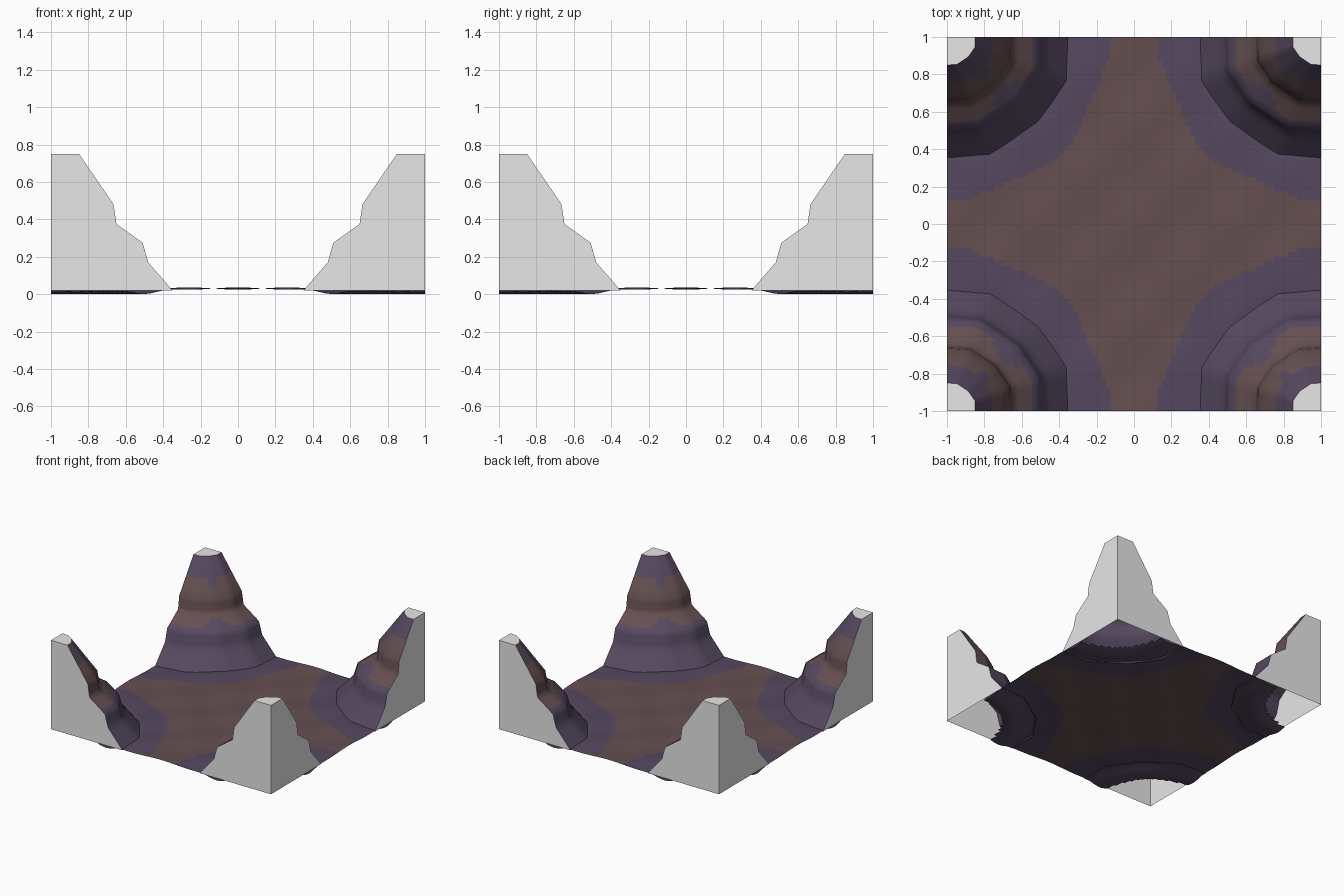
import bpy, bmesh, math
from mathutils import Vector

if "Cube" in bpy.data.objects:
    bpy.data.objects.remove(bpy.data.objects["Cube"])


def material(name, rgb):
    m = bpy.data.materials.new(name)
    m.diffuse_color = (*rgb, 1)
    m.use_nodes = True
    m.node_tree.nodes["Principled BSDF"].inputs["Base Color"].default_value = m.diffuse_color
    return m


brown = material("brown_rock", (0.132, 0.079, 0.082))
purple = material("purple_rock", (0.092, 0.066, 0.116))
grey = material("cut_stone_grey", (0.8, 0.8, 0.8))


def finish(bm, name, mats):
    me = bpy.data.meshes.new(name)
    bm.to_mesh(me)
    bm.free()
    for m in mats:
        me.materials.append(m)
    ob = bpy.data.objects.new(name, me)
    bpy.context.collection.objects.link(ob)
    return ob


def corner_distance(x, y):
    return math.hypot(1 - abs(x), 1 - abs(y))


# Cave floor: gently rippled sheet with a hole under each corner pillar
bm = bmesh.new()
bmesh.ops.create_grid(bm, x_segments=80, y_segments=80, size=1)
bm.normal_update()
hidden = [f for f in bm.faces if corner_distance(*f.calc_center_median().xy) < 0.42]
bmesh.ops.delete(bm, geom=hidden, context='FACES')
for v in bm.verts:
    x, y = v.co.xy
    dip = math.exp(-((corner_distance(x, y) - 0.5) / 0.1) ** 2)
    v.co.z = 0.03 - 0.029 * dip + 0.006 * (1 - dip) * math.cos(12 * x) * math.cos(12 * y)
for f in bm.faces:
    x, y = f.calc_center_median().xy
    a = math.atan2(1 - abs(y), 1 - abs(x))
    f.material_index = 1 if corner_distance(x, y) < 0.86 + 0.02 * math.cos(8 * a) else 0
    f.smooth = True
finish(bm, "cave_floor", [brown, purple])

# Pillar outline (radius, height) and the facets of its quarter section (angle, scale)
PROFILE = [(0.65, 0.02), (0.52, 0.17), (0.49, 0.275), (0.35, 0.375), (0.335, 0.48), (0.15, 0.75)]
SECTION = [(0, 1), (20, 1.06), (43, 1.04), (70, 1.04), (90, 1)]
SUB = 4


def refine(points):
    """Split every segment of a polyline into SUB pieces."""
    out = []
    for a, b in zip(points, points[1:]):
        out += [a.lerp(b, i / SUB) for i in range(SUB)]
    return out + [points[-1]]


section = refine([Vector((math.cos(math.radians(a)) * s, math.sin(math.radians(a)) * s))
                  for a, s in SECTION])
profile = refine([Vector(p) for p in PROFILE])


def pillar(sx, sy, label):
    def place(px, py, z):
        return Vector((sx * (1 - px), sy * (1 - py), z))

    # Rock surface, painted in bands
    bm = bmesh.new()
    rows = [[bm.verts.new(place(p.x * r, p.y * r, z)) for p in section] for r, z in profile]
    for low, high in zip(rows, rows[1:]):
        for i in range(len(section) - 1):
            quad = [low[i], low[i + 1], high[i + 1], high[i]]
            f = bm.faces.new(quad if sx * sy < 0 else quad[::-1])
            f.smooth = True
            c = f.calc_center_median()
            ang = math.atan2(1 - abs(c.y), 1 - abs(c.x))
            notch = max(0, 1 - abs(ang - math.pi / 4) / 0.25)
            f.material_index = 0 if 0.30 + 0.06 * notch < c.z < 0.63 - 0.08 * notch else 1
    bm.normal_update()
    if sum(f.normal.z for f in bm.faces) < 0:
        bmesh.ops.reverse_faces(bm, faces=bm.faces[:])
    finish(bm, "pillar_rock_" + label, [brown, purple])

    # Flat cut faces: two outer walls and the top
    bm = bmesh.new()
    top_r, top_z = PROFILE[-1]
    outlines = [
        ([place(0, 0, 0.02)] + [place(r, 0, z) for r, z in PROFILE] + [place(0, 0, top_z)], Vector((0, sy, 0))),
        ([place(0, 0, 0.02)] + [place(0, r, z) for r, z in PROFILE] + [place(0, 0, top_z)], Vector((sx, 0, 0))),
        ([place(0, 0, top_z)] + [place(p.x * top_r, p.y * top_r, top_z) for p in section], Vector((0, 0, 1))),
    ]
    for pts, outward in outlines:
        f = bm.faces.new([bm.verts.new(p) for p in pts])
        f.normal_update()
        if f.normal.dot(outward) < 0:
            f.normal_flip()
    finish(bm, "pillar_cut_" + label, [grey])


for sx, side in ((-1, "left"), (1, "right")):
    for sy, end in ((-1, "front"), (1, "back")):
        pillar(sx, sy, end + "_" + side)
